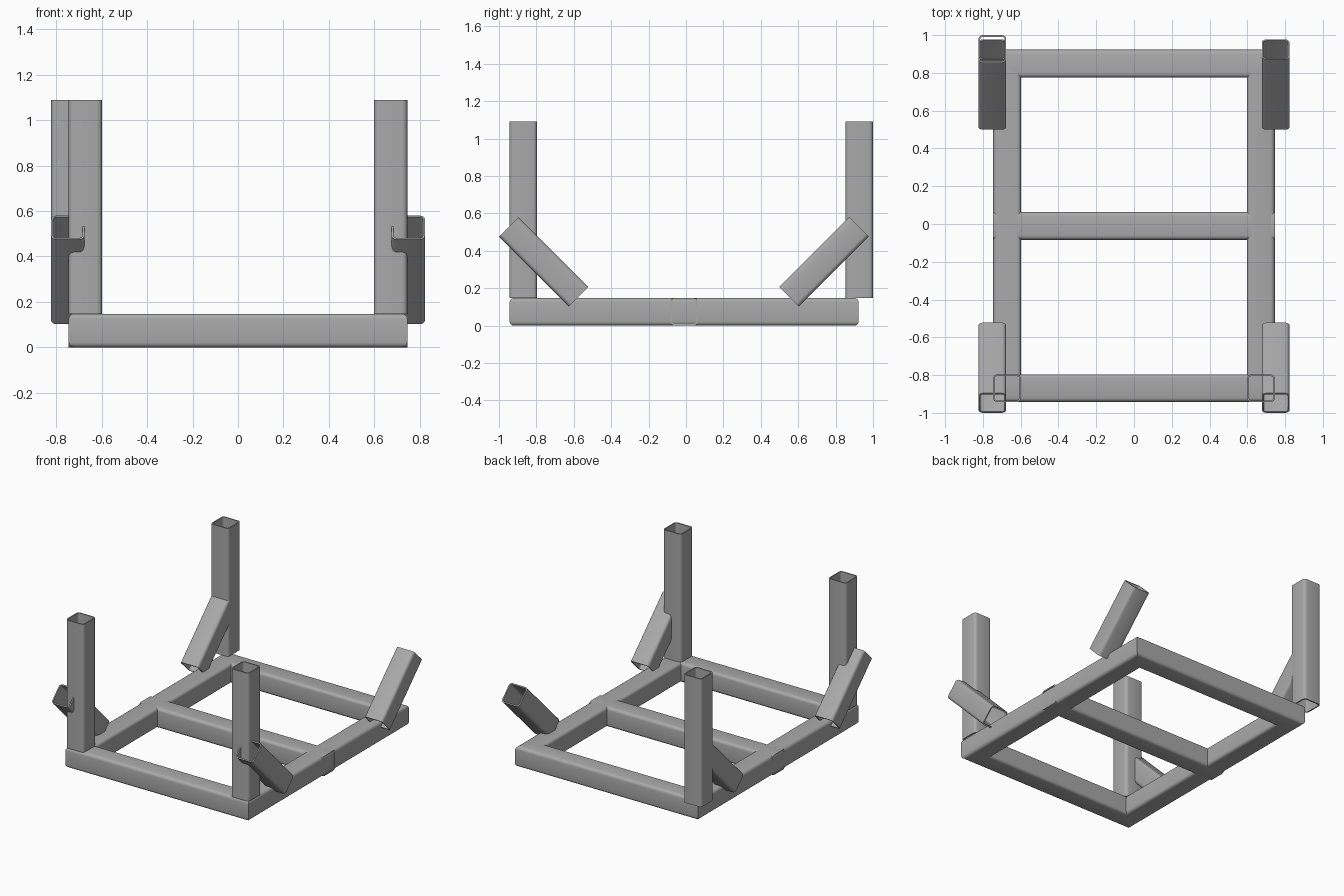
import bpy, bmesh, math
from mathutils import Vector, Matrix

cube = bpy.data.objects.get("Cube")
if cube:
    bpy.data.objects.remove(cube, do_unlink=True)

W = 0.147            # tube width
WALL = 0.009         # tube wall thickness
RADIUS = 0.022       # outer corner radius
STEPS = 4            # segments per rounded corner

steel = bpy.data.materials.new("steel_grey")
steel.use_nodes = True
GREY = (0.4, 0.4, 0.4, 1)
steel.diffuse_color = GREY
steel.node_tree.nodes["Principled BSDF"].inputs["Base Color"].default_value = GREY


def rounded_square(half, radius):
    """Counter-clockwise outline of a square with rounded corners."""
    points = []
    for quarter in range(4):
        middle = math.radians(45 + 90 * quarter)
        cx = math.copysign(half - radius, math.cos(middle))
        cy = math.copysign(half - radius, math.sin(middle))
        for i in range(STEPS + 1):
            a = math.radians(90 * quarter + 90 * i / STEPS)
            points.append((cx + radius * math.cos(a), cy + radius * math.sin(a)))
    return points


def tube(name, center, axis, outward, length, mitre=0):
    """Hollow square tube along axis; mitre=1 lengthens its outward side at 45 degrees."""
    bm = bmesh.new()
    outer = rounded_square(W / 2, RADIUS)
    inner = rounded_square(W / 2 - WALL, RADIUS - WALL)
    rings = []
    for outline in (outer, inner):
        for end in (-1, 1):
            rings.append([bm.verts.new((u, v, end * (length / 2 + mitre * u)))
                          for u, v in outline])
    out_low, out_high, in_low, in_high = rings
    # outer wall, inner wall and the two end rims
    for a, b in ((out_low, out_high), (in_high, in_low),
                 (out_high, in_high), (in_low, out_low)):
        for i in range(len(a)):
            j = (i + 1) % len(a)
            bm.faces.new((a[i], a[j], b[j], b[i]))
    z = Vector(axis).normalized()
    x = Vector(outward).normalized()
    turn = Matrix((x, z.cross(x), z)).transposed().to_4x4()
    bm.transform(Matrix.Translation(center) @ turn)
    mesh = bpy.data.meshes.new(name)
    bm.to_mesh(mesh)
    bm.free()
    mesh.materials.append(steel)
    obj = bpy.data.objects.new(name, mesh)
    bpy.context.collection.objects.link(obj)
    bpy.ops.object.select_all(action='DESELECT')
    obj.select_set(True)
    bpy.context.view_layer.objects.active = obj
    bpy.ops.object.shade_smooth_by_angle(angle=math.radians(35))
    return obj


# Base frame: four mitred beams and a cross beam through the middle
HALF_X, HALF_Y, MID_Y = 0.746, 0.933, -0.01
BASE_Z = W / 2
cx, cy = HALF_X - W / 2, HALF_Y - W / 2
for side, s in (("right", -1), ("left", 1)):
    tube(side + "_base_beam", (s * cx, MID_Y, BASE_Z), (0, 1, 0), (s, 0, 0), 2 * cy, 1)
for end, s in (("front", -1), ("back", 1)):
    tube(end + "_base_beam", (0, MID_Y + s * cy, BASE_Z), (1, 0, 0), (0, s, 0), 2 * cx, 1)
tube("middle_cross_beam", (0, MID_Y, BASE_Z), (1, 0, 0), (0, 1, 0), 2 * HALF_X + 0.002)

# Upright posts: two in front, one at the back right corner
TOP = 1.09
BRACE_X = 0.75
post_z, post_length = (TOP + W) / 2, TOP - W
for name, x, y in (("front_right_post", -cx, MID_Y - cy),
                   ("front_left_post", cx, MID_Y - cy),
                   ("back_right_post", -BRACE_X, 1 - W / 2)):
    tube(name, (x, y, post_z), (0, 0, 1), (1, 0, 0), post_length)

# Diagonal braces, rising outwards at 45 degrees at every corner
for end, s, y in (("front", -1, -0.761), ("back", 1, 0.738)):
    for side, sx in (("right", -1), ("left", 1)):
        tube(end + "_" + side + "_brace", (sx * BRACE_X, y, 0.341),
             (0, s, 1), (sx, 0, 0), 0.528)
